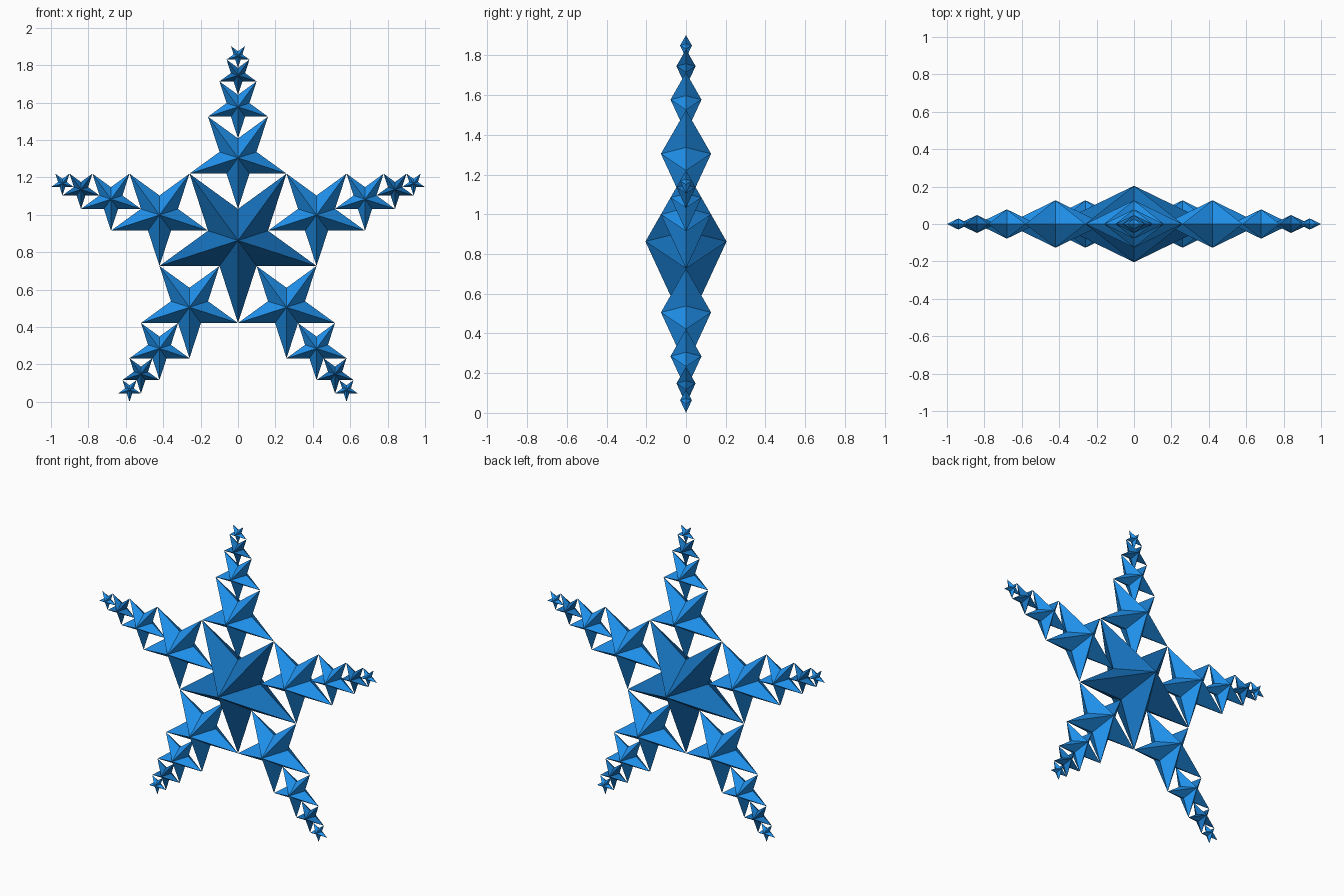
import bpy
import bmesh
from math import sin, cos, pi, sqrt

if "Cube" in bpy.data.objects:
    bpy.data.objects.remove(bpy.data.objects["Cube"])

PHI = (sqrt(5) - 1) / 2          # each star is this much smaller than the last
R = 0.4414                       # tip radius of the central star
DEPTH = 0.463                    # apex height relative to tip radius
CZ = 0.863                       # height of the central star
LEVELS = 5


def material(name, color):
    m = bpy.data.materials.new(name)
    m.diffuse_color = color
    m.use_nodes = True
    m.node_tree.nodes["Principled BSDF"].inputs["Base Color"].default_value = m.diffuse_color
    return m


bright = material("bright_blue", (0.014, 0.29, 0.86, 1))
deep = material("deep_blue", (0.008, 0.165, 0.5, 1))


def star_mesh(name, r, mat):
    """Faceted five-pointed star, one tip down, with a front and a back apex."""
    bm = bmesh.new()
    rim = []
    for i in range(10):
        a = -pi / 2 + i * pi / 5
        k = r if i % 2 == 0 else r * PHI ** 2
        rim.append(bm.verts.new((k * cos(a), 0, k * sin(a))))
    for y in (-r * DEPTH, r * DEPTH):
        apex = bm.verts.new((0, y, 0))
        for i in range(10):
            bm.faces.new((rim[i], rim[(i + 1) % 10], apex))
    bmesh.ops.recalc_face_normals(bm, faces=bm.faces)
    me = bpy.data.meshes.new(name)
    bm.to_mesh(me)
    bm.free()
    me.materials.append(mat)
    return me


def place(name, mesh, x, z):
    ob = bpy.data.objects.new(name, mesh)
    ob.location = (x, 0, z)
    bpy.context.collection.objects.link(ob)


# Central star
place("central_star", star_mesh("central_star", R, deep), 0, CZ)

# Five arms of shrinking stars, each one centred in a notch of the last
dist, r = 0, R
for level in range(1, LEVELS):
    dist += r
    r *= PHI
    mesh = star_mesh(f"arm_star_{level}", r, deep if level == 3 else bright)
    for arm in range(5):
        a = pi / 2 + arm * 2 * pi / 5
        place(f"arm_{arm + 1}_star_{level}", mesh, dist * cos(a), CZ + dist * sin(a))
